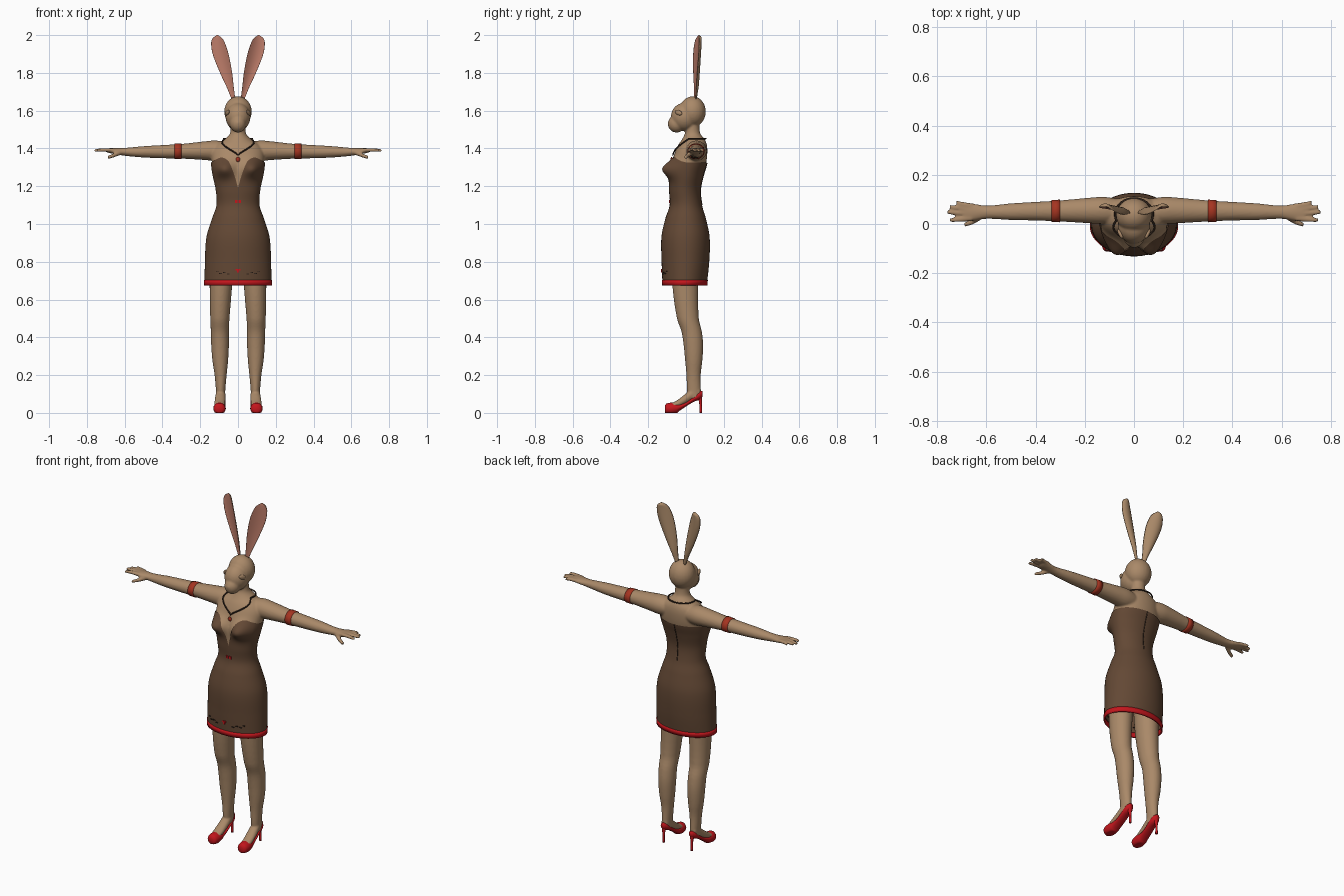
import bpy, bmesh
from math import sin, cos, pi, exp
from mathutils import Vector, Matrix

if "Cube" in bpy.data.objects:
    bpy.data.objects.remove(bpy.data.objects["Cube"])


def material(name, rgb):
    m = bpy.data.materials.new(name)
    m.use_nodes = True
    m.diffuse_color = (*rgb, 1)
    m.node_tree.nodes["Principled BSDF"].inputs["Base Color"].default_value = (*rgb, 1)
    return m


FUR = material("tan fur", (0.40, 0.25, 0.14))
CLOTH = material("brown cloth", (0.125, 0.065, 0.035))
RED = material("glossy red", (0.55, 0.008, 0.012))
PINK = material("inner ear pink", (0.5, 0.2, 0.14))
BAND = material("rust red", (0.38, 0.035, 0.015))
DARK = material("dark cord", (0.035, 0.02, 0.013))


def sample(table, t):
    """Smooth interpolation of rows keyed by their first column."""
    n = len(table)
    i = max([k for k in range(n - 1) if table[k][0] <= t], default=0)
    a, b = table[i], table[i + 1]
    p, q = table[max(i - 1, 0)], table[min(i + 2, n - 1)]
    h = b[0] - a[0]
    u = min(max((t - a[0]) / h, 0), 1)
    out = []
    for k in range(1, len(a)):
        ma = (b[k] - p[k]) / (b[0] - p[0]) * h
        mb = (q[k] - a[k]) / (q[0] - a[0]) * h
        d = b[k] - a[k]
        out.append(a[k] + u * (ma + u * (3 * d - 2 * ma - mb + u * (ma + mb - 2 * d))))
    return out


def skin_rings(bm, rings, caps=True, front=False):
    """Bridge rings of points; optionally give the first half of each ring slot 1."""
    rows = [[bm.verts.new(p) for p in r] for r in rings]
    n = len(rows[0])
    for a, b in zip(rows, rows[1:]):
        for j in range(n):
            f = bm.faces.new((a[j], a[(j + 1) % n], b[(j + 1) % n], b[j]))
            f.material_index = int(front and j < n // 2)
    if caps:
        bm.faces.new(rows[0])
        bm.faces.new(rows[-1])


def loft(bm, axis, table, side=1, n=24, sub=4, floor=False):
    """Elliptical sections (position, centre a, centre b, radius a, radius b)."""
    keys = [a[0] + (b[0] - a[0]) * k / sub for a, b in zip(table, table[1:]) for k in range(sub)]
    rings = []
    for t in keys + [table[-1][0]]:
        ca, cb, ra, rb = sample(table, t)
        ring = []
        for j in range(n):
            a, b = ca + ra * cos(2 * pi * j / n), cb + rb * sin(2 * pi * j / n)
            p = {"x": (t, a, b), "y": (a, t, b), "z": (a, b, t)}[axis]
            ring.append((p[0] * side, p[1], max(p[2], 0) if floor else p[2]))
        rings.append(ring)
    skin_rings(bm, rings)


def ball(bm, centre, radii, rot=Matrix()):
    bmesh.ops.create_uvsphere(bm, u_segments=24, v_segments=16, radius=1,
                              matrix=Matrix.Translation(centre) @ rot @ Matrix.Diagonal((*radii, 1)))


def plate(bm, centre, size):
    bmesh.ops.create_cube(bm, size=1, matrix=Matrix.Translation(centre) @ Matrix.Diagonal((*size, 1)))


def finish(bm, name, mats, smooth=True):
    bmesh.ops.recalc_face_normals(bm, faces=bm.faces)
    me = bpy.data.meshes.new(name)
    bm.to_mesh(me)
    bm.free()
    for m in mats:
        me.materials.append(m)
    for p in me.polygons:
        p.use_smooth = smooth
    ob = bpy.data.objects.new(name, me)
    bpy.context.scene.collection.objects.link(ob)
    return ob


def cord(name, points, radius, mat, cyclic=False):
    cu = bpy.data.curves.new(name, "CURVE")
    cu.dimensions = "3D"
    cu.bevel_depth = radius
    cu.bevel_resolution = 2
    sp = cu.splines.new("POLY")
    sp.points.add(len(points) - 1)
    for q, p in zip(sp.points, points):
        q.co = (*p, 1)
    sp.use_cyclic_u = cyclic
    cu.materials.append(mat)
    bpy.context.scene.collection.objects.link(bpy.data.objects.new(name, cu))


# Trunk shape: height, half width, front depth, back depth
TRUNK = [(0.67, .172, -.119, .104), (0.8, .17, -.124, .118), (0.93, .162, -.125, .12),
         (1.03, .132, -.104, .1), (1.1, .109, -.081, .08), (1.18, .113, -.085, .072),
         (1.26, .13, -.083, .088), (1.32, .138, -.072, .106), (1.38, .138, -.058, .113),
         (1.42, .115, -.04, .11), (1.45, .068, -.02, .098), (1.48, .042, -.006, .075),
         (1.56, .04, 0, .07)]


def body(a, z, off=0.0):
    """Point on the trunk; angle 0 is the front centre."""
    rx, yf, yb = sample(TRUNK, z)
    x = (rx + off) * sin(a)
    y = (yf + yb) / 2 - ((yb - yf) / 2 + off) * cos(a)
    if cos(a) > 0:
        g = exp(-((abs(x) - .072) / .05) ** 2 - ((z - 1.293) / .045) ** 2) * min(1, cos(a) * 2.5)
        y -= .055 * g
        x *= 1 + .07 * g
    return Vector((x, y, z))


# Fur body: trunk, head, arms, hands, legs and feet fused into one skin
bm = bmesh.new()
ANG = [2 * pi * j / 64 for j in range(64)]
skin_rings(bm, [[body(a, 1.12 + .01 * k) for a in ANG] for k in range(44)])
ball(bm, (0, .035, 1.595), (.073, .07, .081))
ball(bm, (0, -.008, 1.567), (.066, .072, .075))
ball(bm, (0, -.05, 1.53), (.043, .046, .046))
ball(bm, (0, -.088, 1.535), (.014, .01, .011))
for s in (1, -1):
    loft(bm, "x", [(.05, .05, 1.385, .05, .048), (.12, .055, 1.388, .055, .054),
                   (.18, .055, 1.388, .052, .049), (.3, .053, 1.385, .043, .039),
                   (.4, .052, 1.383, .038, .035), (.5, .05, 1.382, .034, .03),
                   (.6, .048, 1.382, .027, .021), (.66, .048, 1.387, .036, .015),
                   (.69, .048, 1.389, .034, .012)], s)
    for y0, y1, tip in ((.075, .09, .722), (.058, .07, .75), (.04, .048, .76), (.022, .015, .748)):
        loft(bm, "x", [(.66, y0, 1.39, .01, .01), (.71, (y0 + y1) / 2, 1.392, .01, .01),
                       (tip, y1, 1.389, .008, .008)], s, 12)
    loft(bm, "x", [(.615, .035, 1.38, .014, .012), (.655, .01, 1.364, .012, .011),
                   (.69, -.003, 1.352, .009, .009)], s, 12)
    loft(bm, "z", [(.075, .092, .045, .024, .035), (.12, .092, .042, .025, .037),
                   (.2, .092, .04, .032, .038), (.28, .094, .041, .042, .046),
                   (.36, .095, .039, .047, .052), (.43, .096, .03, .048, .054),
                   (.5, .096, .01, .051, .058), (.66, .091, -.003, .059, .068),
                   (.85, .086, -.003, .065, .075)], s)
    loft(bm, "y", [(-.09, .097, .032, .025, .014), (-.05, .097, .045, .029, .02),
                   (0, .094, .075, .028, .028), (.04, .092, .102, .025, .03),
                   (.075, .092, .112, .018, .02)], s)
fur = finish(bm, "fur_body", [FUR])
rem = fur.modifiers.new("fuse", "REMESH")
rem.mode = "VOXEL"
rem.voxel_size = .0055
rem.use_smooth_shade = True
sm = fur.modifiers.new("soften", "SMOOTH")
sm.factor, sm.iterations = .5, 4

# Dress: columns run from the hem up to a sweetheart neckline
NECK = [(0, 1.19), (.2, 1.285), (.33, 1.33), (.58, 1.352), (.85, 1.338), (1, 1.325)]


def cloth(name, mat, low, top, off, rows):
    bm = bmesh.new()
    angles = [2 * pi * j / 128 for j in range(128)]
    skin_rings(bm, [[body(a, low + (top(a) - low) * k / rows, off) for a in angles]
                    for k in range(rows + 1)], caps=False)
    return finish(bm, name, [mat])


cloth("dress", CLOTH, .69, lambda a: sample(NECK, abs(sin(a)))[0] if cos(a) > 0 else 1.325, .005, 60)
hem = cloth("hem", RED, .675, lambda a: .704, .008, 2)
hem.modifiers.new("thick", "SOLIDIFY").thickness = .008

# Back seam, necklace and pendant
cord("back_seam", [body(pi, 1.1 + .0223 * k, .005) for k in range(11)], .0025, DARK)
loop = []
for k in range(96):
    a = 2 * pi * k / 96 - pi
    loop.append(body(a, 1.36 + .087 * min(1, abs(a) / 1.2) ** .8, .005) + Vector((0, 0, .005)))
cord("necklace", loop, .004, DARK, True)
bm = bmesh.new()
ball(bm, body(0, 1.342, .006), (.011, .006, .013))
finish(bm, "pendant", [BAND])

# Small trim plates on the dress front
bm = bmesh.new()
for x in (-.01, .01):
    plate(bm, body(0, 1.12, .006) + Vector((x, 0, 0)), (.013, .008, .015))
plate(bm, body(0, .757, .006), (.024, .008, .008))
plate(bm, body(0, .748, .006), (.01, .008, .012))
finish(bm, "red_trim", [RED], False)
bm = bmesh.new()
for s in (1, -1):
    for a, z in ((.3, .735), (.42, .743), (.55, .738), (.66, .75)):
        plate(bm, body(a * s, z, .006), (.014, .009, .004))
finish(bm, "dark_trim", [DARK], False)

# Paired parts
EAR = [(1.66, .024, .01), (1.72, .04, .018), (1.8, .063, .032), (1.9, .092, .042),
       (1.96, .106, .036), (1.985, .109, .024), (2.0, .109, .003)]
for s, label in ((1, "left"), (-1, "right")):
    # Ear: cupped leaf with a pink front
    bm = bmesh.new()
    rings = []
    for k in range(41):
        z = 1.66 + .34 * (1 - (1 - k / 40) ** 1.5)
        xc, w = sample(EAR, z)
        ring = []
        for j in range(24):
            t = 2 * pi * j / 24
            v = cos(t)
            depth = -.002 if sin(t) > 0 else .013
            y = .05 + .02 * (z - 1.66) / .34 + w * (.32 * v - .3 * v * v) + depth * abs(sin(t)) * min(1, w / .02)
            ring.append((s * (xc + w * v), y, z))
        rings.append(ring)
    skin_rings(bm, rings, front=True)
    finish(bm, label + "_ear", [FUR, PINK])

    # Eye
    bm = bmesh.new()
    ball(bm, (s * .056, -.04, 1.59), (.008, .022, .013),
         Matrix.Rotation(s * -.45, 4, "Z") @ Matrix.Rotation(-.4, 4, "X"))
    finish(bm, label + "_eye", [FUR])

    # Arm band
    bm = bmesh.new()
    loft(bm, "x", [(.3, .053, 1.385, .046, .042), (.336, .053, 1.3845, .0445, .0405)], s, 32, 2)
    finish(bm, label + "_arm_band", [BAND])

    # High heeled shoe
    bm = bmesh.new()
    loft(bm, "y", [(-.112, .098, .02, .016, .018), (-.104, .098, .022, .027, .027),
                   (-.08, .098, .023, .033, .031), (-.05, .097, .026, .032, .028),
                   (-.035, .096, .03, .03, .02), (0, .094, .046, .027, .012),
                   (.04, .092, .073, .026, .015), (.07, .092, .092, .023, .022),
                   (.087, .092, .1, .012, .016)], s, floor=True)
    loft(bm, "z", [(0, .092, .078, .007, .007), (.05, .092, .077, .007, .007),
                   (.095, .092, .072, .015, .014)], s, 16)
    finish(bm, label + "_shoe", [RED])
